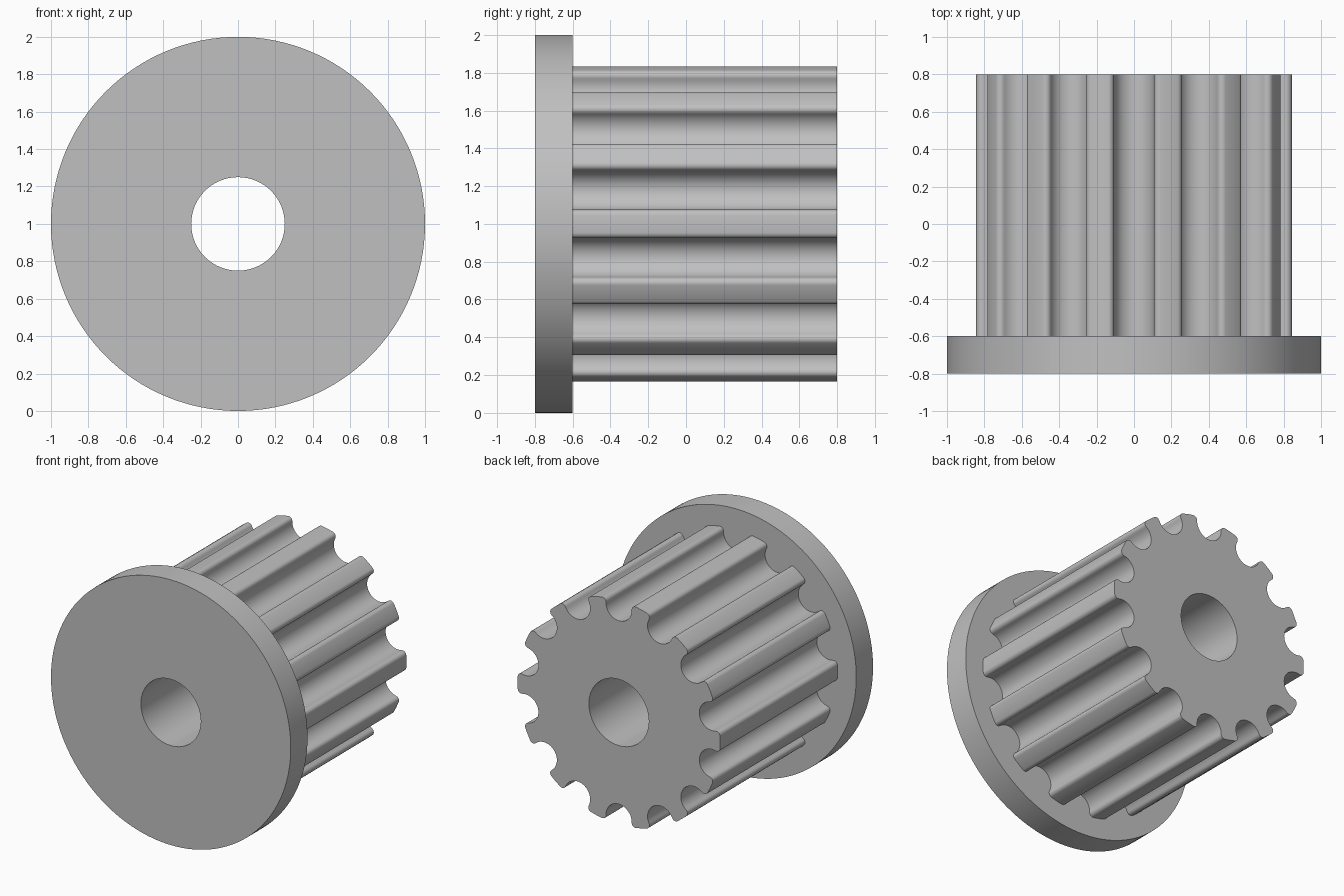
import bpy
import bmesh
from math import sin, cos, acos, atan2, pi

old = bpy.data.objects.get("Cube")
if old:
    bpy.data.objects.remove(old, do_unlink=True)

TEETH = 14
TIP_R = 0.845        # outer radius of the teeth
GROOVE_C = 0.798     # radius on which the round grooves are centred
GROOVE_R = 0.107
FILLET = 0.03        # rounding of the tooth corners
FLANGE_R, BORE_R = 1.0, 0.25
FRONT, STEP, BACK = -0.8, -0.6, 0.8


def circle(radius, count):
    return [(radius * sin(2 * pi * i / count), radius * cos(2 * pi * i / count))
            for i in range(count)]


def half_groove(arc_steps=12, fillet_steps=6):
    """Groove floor to tooth land, for a groove pointing up."""
    d = TIP_R - FILLET
    a = acos((d * d + GROOVE_C ** 2 - (GROOVE_R + FILLET) ** 2) / (2 * GROOVE_C * d))
    cx, cz = d * sin(a), d * cos(a)
    end = atan2(cx, GROOVE_C - cz)
    pts = []
    for i in range(arc_steps + 1):
        t = end * i / arc_steps
        pts.append((GROOVE_R * sin(t), GROOVE_C - GROOVE_R * cos(t)))
    for i in range(1, fillet_steps + 1):
        t = -end + (a + end) * i / fillet_steps
        pts.append((cx + FILLET * sin(t), cz + FILLET * cos(t)))
    # middle of the tooth land
    pts.append((TIP_R * sin(pi / TEETH), TIP_R * cos(pi / TEETH)))
    return pts


def tooth_outline():
    half = half_groove()
    groove = [(-u, v) for u, v in reversed(half[1:-1])] + half
    pts = []
    for k in range(TEETH):
        t = 2 * pi * k / TEETH
        pts += [(u * cos(t) + v * sin(t), v * cos(t) - u * sin(t)) for u, v in groove]
    return pts


bm = bmesh.new()


def ring(profile, y):
    verts = [bm.verts.new((u, y, 1 + v)) for u, v in profile]
    edges = [bm.edges.new((verts[i - 1], verts[i])) for i in range(len(verts))]
    return verts, edges


def wall(a, b):
    for i in range(len(a[0])):
        bm.faces.new((a[0][i - 1], a[0][i], b[0][i], b[0][i - 1]))


def cap(outer, inner, direction):
    bmesh.ops.triangle_fill(bm, edges=outer[1] + inner[1], use_beauty=True,
                            normal=(0, direction, 0))


# Rings along the axis
rim, bore, teeth = circle(FLANGE_R, 128), circle(BORE_R, 64), tooth_outline()
rim_front, rim_back = ring(rim, FRONT), ring(rim, STEP)
teeth_front, teeth_back = ring(teeth, STEP), ring(teeth, BACK)
bore_front, bore_back = ring(bore, FRONT), ring(bore, BACK)

# Side walls of flange, teeth and bore
wall(rim_front, rim_back)
wall(teeth_front, teeth_back)
wall(bore_front, bore_back)

# Flat end faces and the step behind the flange
cap(rim_front, bore_front, -1)
cap(rim_back, teeth_front, 1)
cap(teeth_back, bore_back, 1)
bmesh.ops.recalc_face_normals(bm, faces=bm.faces[:])

mesh = bpy.data.meshes.new("toothed_pulley")
bm.to_mesh(mesh)
bm.free()
pulley = bpy.data.objects.new("toothed_pulley", mesh)
bpy.context.collection.objects.link(pulley)

# Plain grey material
grey = bpy.data.materials.new("plain_grey")
grey.use_nodes = True
colour = (0.53, 0.53, 0.53, 1)
grey.diffuse_color = colour
grey.node_tree.nodes["Principled BSDF"].inputs["Base Color"].default_value = colour
mesh.materials.append(grey)

bpy.ops.object.select_all(action="DESELECT")
pulley.select_set(True)
bpy.context.view_layer.objects.active = pulley
bpy.ops.object.shade_smooth_by_angle(angle=pi / 6)
